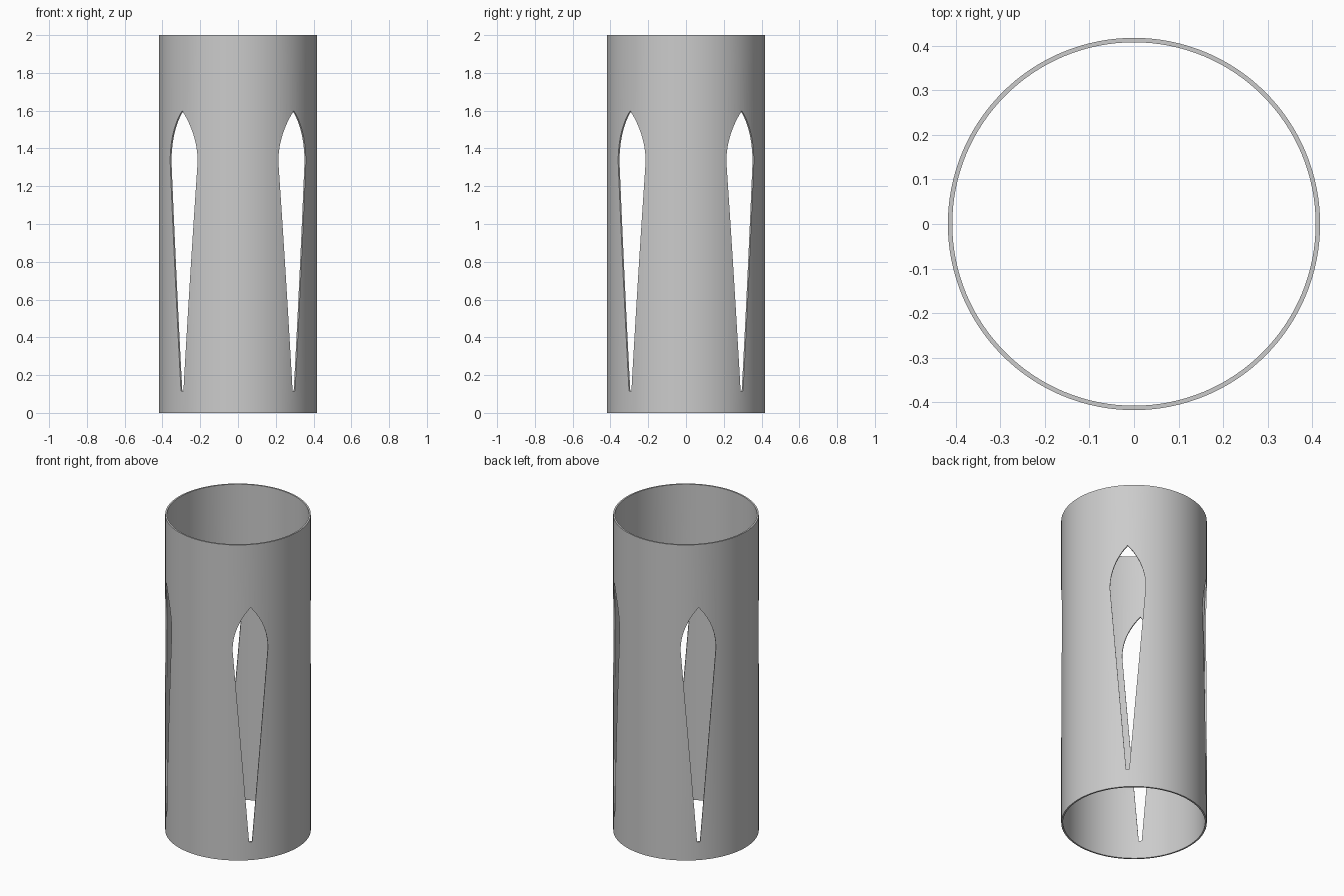
import bpy, bmesh, math

if "Cube" in bpy.data.objects:
    bpy.data.objects.remove(bpy.data.objects["Cube"])

R_OUT, R_IN, HEIGHT, SIDES = 0.418, 0.408, 2.0, 128

grey = bpy.data.materials.new("light grey")
grey.diffuse_color = (0.6, 0.6, 0.6, 1)
grey.use_nodes = True
grey.node_tree.nodes["Principled BSDF"].inputs["Base Color"].default_value = grey.diffuse_color


def finish(bm, name):
    bmesh.ops.recalc_face_normals(bm, faces=bm.faces)
    mesh = bpy.data.meshes.new(name)
    bm.to_mesh(mesh)
    bm.free()
    mesh.materials.append(grey)
    obj = bpy.data.objects.new(name, mesh)
    bpy.context.collection.objects.link(obj)
    return obj


# thin-walled open tube: a rectangular wall section swept round the axis
bm = bmesh.new()
section = [(R_OUT, 0), (R_OUT, HEIGHT), (R_IN, HEIGHT), (R_IN, 0)]
rings = []
for i in range(SIDES):
    a = 2 * math.pi * i / SIDES
    rings.append([bm.verts.new((r * math.cos(a), r * math.sin(a), z)) for r, z in section])
for i in range(SIDES):
    p, q = rings[i], rings[(i + 1) % SIDES]
    for j in range(4):
        k = (j + 1) % 4
        bm.faces.new((p[j], q[j], q[k], p[k]))
tube = finish(bm, "slotted_tube")

# slot outline: narrow foot, straight flaring sides, pointed arch on top
HALF, Z_FOOT, Z_SPRING, Z_TIP = 0.103, 0.115, 1.33, 1.60
rise = Z_TIP - Z_SPRING
arc_r = (rise ** 2 + HALF ** 2) / (2 * HALF)
sweep = math.asin(rise / arc_r)
right = [(0.009, Z_FOOT)]
for i in range(12):
    t = sweep * i / 12
    right.append((HALF - arc_r + arc_r * math.cos(t), Z_SPRING + arc_r * math.sin(t)))
outline = right + [(0, Z_TIP)] + [(-x, z) for x, z in reversed(right)]


def slot_cutter(angle):
    """Prism through the whole tube, giving two opposite slots."""
    bm = bmesh.new()
    c, s = math.cos(angle), math.sin(angle)
    ends = [[bm.verts.new((d * c - x * s, d * s + x * c, z)) for x, z in outline]
            for d in (-0.6, 0.6)]
    n = len(outline)
    bm.faces.new(ends[0])
    bm.faces.new(ends[1])
    for i in range(n):
        k = (i + 1) % n
        bm.faces.new((ends[0][i], ends[0][k], ends[1][k], ends[1][i]))
    return finish(bm, "slot_cutter")


# cut four slots on the diagonals
bpy.context.view_layer.objects.active = tube
for angle in (math.pi / 4, 3 * math.pi / 4):
    cutter = slot_cutter(angle)
    cutter.hide_render = True
    mod = tube.modifiers.new("slots", 'BOOLEAN')
    mod.operation = 'DIFFERENCE'
    mod.solver = 'EXACT'
    mod.object = cutter
    bpy.ops.object.modifier_apply(modifier=mod.name)
    bpy.data.objects.remove(cutter)

# smooth wall with crisp rims
bpy.ops.object.select_all(action='DESELECT')
tube.select_set(True)
bpy.ops.object.shade_smooth_by_angle(angle=math.radians(30))
